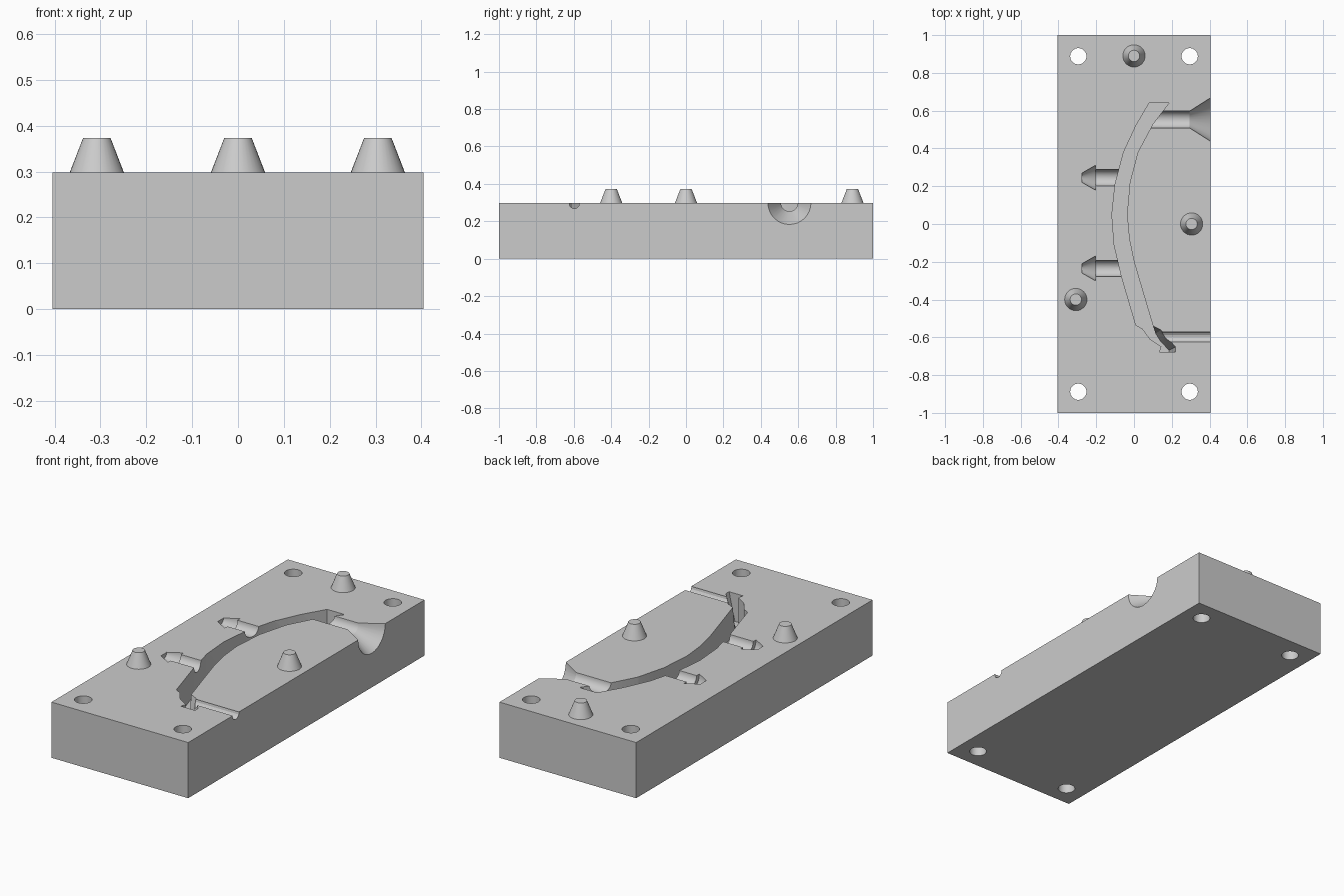
import bpy, bmesh, math
from mathutils import Matrix, Vector

TOP = 0.298
HALF_X, HALF_Y = 0.405, 1.0

if "Cube" in bpy.data.objects:
    bpy.data.objects.remove(bpy.data.objects["Cube"], do_unlink=True)

grey = bpy.data.materials.new("plain grey")
grey.use_nodes = True
grey.diffuse_color = (0.6, 0.6, 0.6, 1)
grey.node_tree.nodes["Principled BSDF"].inputs["Base Color"].default_value = (0.6, 0.6, 0.6, 1)


def make_object(name, bm):
    bmesh.ops.recalc_face_normals(bm, faces=bm.faces)
    mesh = bpy.data.meshes.new(name)
    bm.to_mesh(mesh)
    bm.free()
    mesh.materials.append(grey)
    obj = bpy.data.objects.new(name, mesh)
    bpy.context.collection.objects.link(obj)
    return obj


def lathe(name, profile, origin, along_x=False, sides=32):
    """Solid of revolution from (distance, radius) pairs, about z or x."""
    bm = bmesh.new()
    rings = []
    for d, r in profile:
        ring = []
        for i in range(sides):
            a = 2 * math.pi * i / sides
            u, v = r * math.cos(a), r * math.sin(a)
            co = Vector((d, u, v)) if along_x else Vector((u, v, d))
            ring.append(bm.verts.new(co + Vector(origin)))
        rings.append(ring)
    for a, b in zip(rings, rings[1:]):
        for i in range(sides):
            j = (i + 1) % sides
            bm.faces.new((a[i], a[j], b[j], b[i]))
    bm.faces.new(rings[0])
    bm.faces.new(rings[-1])
    return make_object(name, bm)


def prism(name, top, bottom, z_top, z_bottom):
    bm = bmesh.new()
    up = [bm.verts.new((x, y, z_top)) for x, y in top]
    low = [bm.verts.new((x, y, z_bottom)) for x, y in bottom]
    bm.faces.new(up)
    bm.faces.new(low)
    n = len(up)
    for i in range(n):
        j = (i + 1) % n
        bm.faces.new((up[i], up[j], low[j], low[i]))
    bmesh.ops.triangulate(bm, faces=bm.faces)
    return make_object(name, bm)


# Main block
bm = bmesh.new()
bmesh.ops.create_cube(bm, size=1, matrix=Matrix.Translation((0, 0, TOP / 2))
                      @ Matrix.Diagonal((2 * HALF_X, 2 * HALF_Y, TOP, 1)))
block = make_object("mould_block", bm)

cutters = []

# Curved cavity: outer wall, stepped foot with a sloped side, inner wall
outer = [(0.08, 0.64), (0.01, 0.52), (-0.055, 0.38), (-0.1, 0.21), (-0.117, 0.05),
         (-0.105, -0.11), (-0.065, -0.28), (0.01, -0.535)]
foot = [(0.045, -0.555), (0.085, -0.61), (0.145, -0.65), (0.135, -0.678)]
slope = [(0.222, -0.678), (0.222, -0.65), (0.17, -0.59), (0.145, -0.56)]
inner = [(0.1, -0.537), (0.05, -0.37), (0, -0.2), (-0.025, -0.08), (-0.037, 0.05),
         (-0.022, 0.22), (0.02, 0.38), (0.1, 0.53), (0.185, 0.64)]
slope_low = [(0.185, -0.678), (0.185, -0.668), (0.14, -0.62), (0.115, -0.58)]
cutters.append(prism("cavity_cutter", outer + foot + slope + inner,
                     outer + foot + slope_low + inner, TOP + 0.01, TOP - 0.15))

# Pouring funnel and air vent, both open to the left side
cutters.append(lathe("funnel_cutter",
                     [(0.06, 0.045), (0.295, 0.045), (HALF_X, 0.115), (0.44, 0.138)],
                     (0, 0.553, TOP), True))
cutters.append(lathe("vent_cutter", [(0.13, 0.027), (0.45, 0.027)],
                     (0, -0.597, TOP - 0.003), True, 16))

# Barbed pin pockets opening into the cavity
for y in (0.245, -0.235):
    cutters.append(lathe("barb_cutter",
                         [(-0.275, 0.025), (-0.205, 0.065), (-0.204, 0.043), (-0.06, 0.043)],
                         (0, y, TOP), True))

# Bolt holes through the corners
for x in (-0.295, 0.295):
    for y in (-0.888, 0.888):
        cutters.append(lathe("bolt_cutter", [(-0.1, 0.043), (0.4, 0.043)], (x, y, 0)))

bpy.context.view_layer.objects.active = block
for cutter in cutters:
    cutter.hide_render = True
    mod = block.modifiers.new("cut", "BOOLEAN")
    mod.operation = "DIFFERENCE"
    mod.solver = "EXACT"
    mod.object = cutter
    bpy.ops.object.modifier_apply(modifier=mod.name)
    bpy.data.objects.remove(cutter, do_unlink=True)

# Tapered locating pegs
parts = [block]
for name, x, y in (("back_peg", 0, 0.89), ("left_peg", 0.305, 0), ("right_peg", -0.308, -0.4)):
    parts.append(lathe(name, [(TOP - 0.005, 0.061), (TOP + 0.075, 0.03)], (x, y, 0)))

# Smooth the round surfaces, keep edges sharp
bpy.ops.object.select_all(action="DESELECT")
for obj in parts:
    obj.select_set(True)
bpy.context.view_layer.objects.active = block
bpy.ops.object.shade_smooth_by_angle(angle=math.radians(20))
